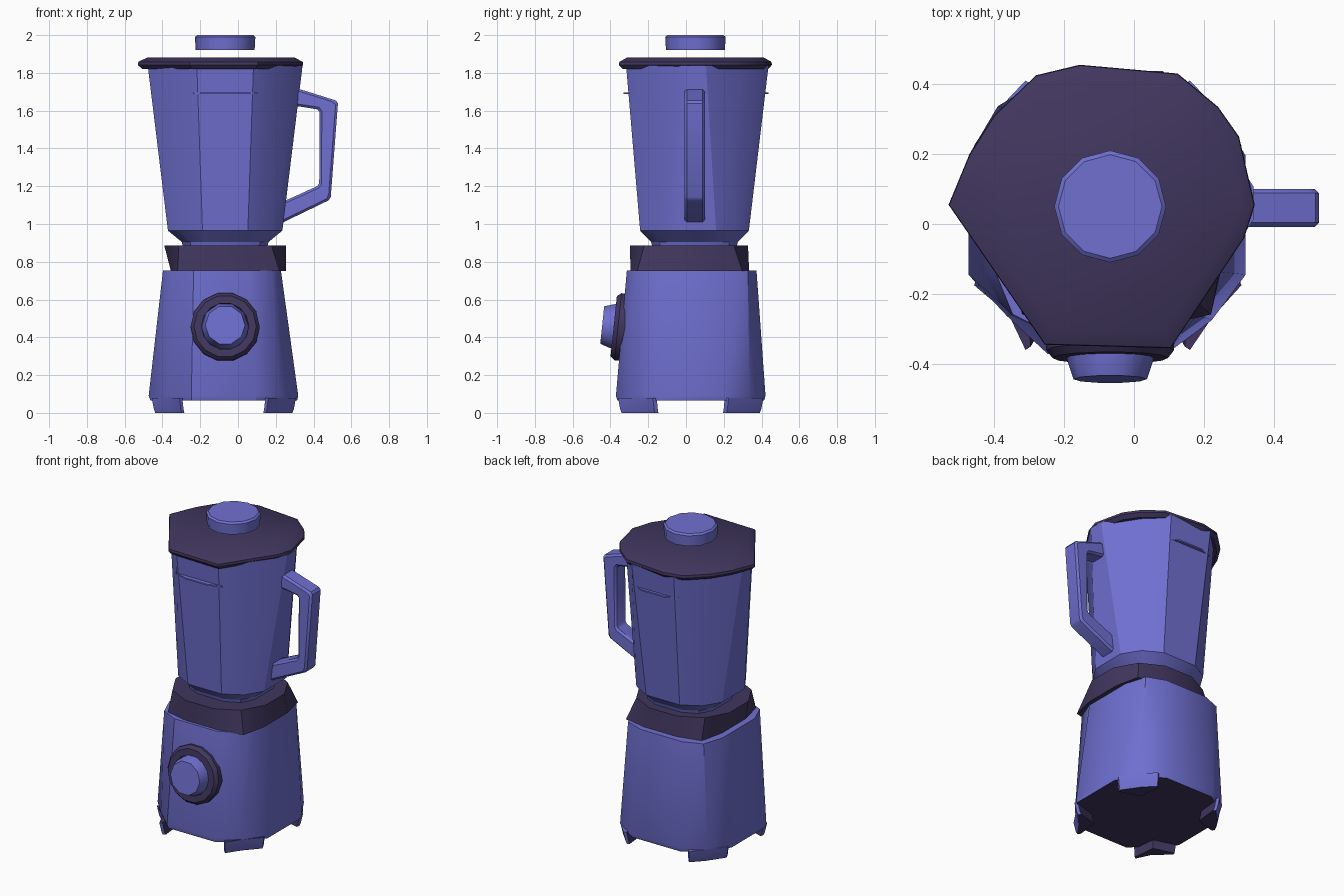
import bpy, bmesh, math
from mathutils import Matrix, Vector

if "Cube" in bpy.data.objects:
    bpy.data.objects.remove(bpy.data.objects["Cube"])

CX = -0.068  # axis of the blender body


def material(name, rgb):
    m = bpy.data.materials.new(name)
    m.diffuse_color = (*rgb, 1)
    m.use_nodes = True
    m.node_tree.nodes["Principled BSDF"].inputs["Base Color"].default_value = m.diffuse_color
    return m


BLUE = material("periwinkle_blue", (0.160, 0.160, 0.64))
DARK = material("dark_purple", (0.052, 0.037, 0.112))


def finish(name, bm, mats, angle=35, rule=None, bevel=0):
    bmesh.ops.recalc_face_normals(bm, faces=bm.faces)
    if bevel:
        bmesh.ops.bevel(bm, geom=bm.edges[:], offset=bevel, segments=1, affect='EDGES')
    bm.normal_update()
    for f in bm.faces:
        f.smooth = True
        if rule:
            f.material_index = rule(f)
    me = bpy.data.meshes.new(name)
    bm.to_mesh(me)
    bm.free()
    for m in mats:
        me.materials.append(m)
    me.set_sharp_from_angle(angle=math.radians(angle))
    ob = bpy.data.objects.new(name, me)
    bpy.context.collection.objects.link(ob)
    return ob


def loft(rings):
    """Skin a stack of equal-sized point rings and cap both ends."""
    bm = bmesh.new()
    rows = [[bm.verts.new(p) for p in r] for r in rings]
    n = len(rows[0])
    for a, b in zip(rows, rows[1:]):
        for i in range(n):
            j = (i + 1) % n
            bm.faces.new((a[i], a[j], b[j], b[i]))
    bm.faces.new(rows[0][::-1])
    bm.faces.new(rows[-1])
    return bm


def soft_square(z, a, b, c, cy, sy=1.0, bside=None, front=(1, 1), cx=CX):
    """12-point square with rounded corners: a = half width, b = half flat, c = corner.
    bside = half flat on the left and right, front = scale of front left / right corners."""
    pts = []
    for k in range(4):
        r = Matrix.Rotation(k * math.pi / 2, 3, 'Z')
        w = b if k % 2 or bside is None else bside
        d = c * (1, 1, *front)[k]
        for p in ((a, -w), (a, w), (d, d)):
            v = r @ Vector((*p, 0))
            pts.append((cx + v.x, cy + v.y * sy, z))
    return pts


def ngon(z, r, n, cx, cy):
    return [(cx + r * math.cos(2 * math.pi * i / n),
             cy + r * math.sin(2 * math.pi * i / n), z) for i in range(n)]


# motor base, dark underneath
FR = (0.92, 0.96)
finish("motor_base", loft([
    soft_square(0.065, 0.388, 0.17, 0.305, 0.025, front=FR, cx=-0.075),
    soft_square(0.09, 0.396, 0.17, 0.312, 0.025, front=FR, cx=-0.077),
    soft_square(0.755, 0.312, 0.15, 0.27, 0.03, 1.1, front=(0.97, 0.98), cx=-0.085)]),
    [BLUE, DARK], rule=lambda f: int(f.normal.z < -0.6))

# four corner feet
for sx in (-1, 1):
    for sy in (-1, 1):
        k0 = 1 if sy > 0 else (0.92 if sx < 0 else 0.96)
        d = 0.308 * k0
        corner = ((0.375, 0.18), (0.382, 0.20), (d, d),
                  (0.235, 0.385), (0.22, 0.375), (0.235, 0.22))
        rings = [[(-0.075 + sx * x * k, 0.025 + sy * y * k, z) for x, y in corner]
                 for z, k in ((0, 0.95), (0.02, 0.97), (0.08, 1.0))]
        finish(f"foot_{'left' if sx < 0 else 'right'}_{'front' if sy < 0 else 'back'}",
               loft(rings), [BLUE, DARK],
               rule=lambda f, sx=sx, sy=sy: int(f.normal.z < -0.6 or
                                                f.normal.x * sx + f.normal.y * sy < 0))

# dark collar between base and jar
finish("collar", loft([
    soft_square(0.75, 0.305, 0.12, 0.27, 0.02, 1.03, cx=-0.05),
    soft_square(0.885, 0.322, 0.10, 0.245, 0.016, 0.97)]), [DARK])

# jar: octagonal at the rim, squarer at the foot, tapered neck
finish("jar", loft([
    soft_square(0.87, 0.22, 0.09, 0.18, 0.045),
    soft_square(0.905, 0.23, 0.10, 0.185, 0.045),
    soft_square(0.965, 0.303, 0.12, 0.235, 0.045, 0.95),
    soft_square(1.84, 0.41, 0.15, 0.277, 0.06, 0.92, bside=0.05)]), [BLUE], angle=28)

# thin ridges on the jar, front and back
for tag, y, s in (("front", -0.30, -1), ("back", 0.405, 1)):
    rings = [[(CX - 0.17, y, z), (CX - 0.08, y + s * 0.032, z),
              (CX + 0.08, y + s * 0.032, z), (CX + 0.17, y, z)] for z in (1.688, 1.697)]
    finish(f"jar_ridge_{tag}", loft(rings), [BLUE])

# handle: angular loop swept in the side plane
outer = [(0.25, 1.73), (0.34, 1.71), (0.53, 1.65), (0.49, 1.13), (0.20, 0.99)]
inner = [(0.25, 1.63), (0.34, 1.62), (0.432, 1.605), (0.43, 1.205), (0.22, 1.11)]
rings = [[(o[0], -0.008, o[1]), (o[0], 0.1, o[1]),
          (i[0], 0.1, i[1]), (i[0], -0.008, i[1])] for o, i in zip(outer, inner)]
finish("handle", loft(rings), [BLUE], bevel=0.012)

# lid: irregular faceted plate with a sharp lip
outline = [(-0.53, 0.055), (-0.47, 0.20), (-0.40, 0.31), (-0.28, 0.425), (-0.155, 0.455),
           (0.125, 0.43), (0.24, 0.335), (0.3, 0.25), (0.345, 0.055), (0.315, -0.04),
           (0.105, -0.355), (-0.255, -0.345)]
finish("lid", loft([
    [(CX + (x - CX) * k, 0.05 + (y - 0.05) * k, z) for x, y in outline]
    for z, k in ((1.82, 0.95), (1.842, 1.0), (1.858, 0.995), (1.882, 0.89))]), [DARK])

# filler cap above the lid
finish("filler_cap", loft([
    ngon(1.922, 0.156, 12, CX, 0.05),
    ngon(1.99, 0.16, 12, CX, 0.05),
    ngon(2.0, 0.148, 12, CX, 0.05)]), [BLUE])

# dial ring and knob, tilted with the front face
tilt = Matrix.Translation((CX, -0.348, 0.455)) @ Matrix.Rotation(math.radians(84), 4, 'X')
ring = loft([ngon(-0.03, 0.183, 14, 0, 0), ngon(0.012, 0.183, 14, 0, 0),
             ngon(0.035, 0.165, 14, 0, 0), ngon(0.035, 0.125, 14, 0, 0),
             ngon(0.01, 0.125, 14, 0, 0)])
knob = loft([ngon(0.0, 0.128, 10, 0, 0), ngon(0.045, 0.122, 10, 0, 0),
             ngon(0.096, 0.105, 10, 0, 0)])
for name, bm, mat in (("dial_ring", ring, DARK), ("dial_knob", knob, BLUE)):
    bmesh.ops.transform(bm, matrix=tilt, verts=bm.verts)
    finish(name, bm, [mat])
